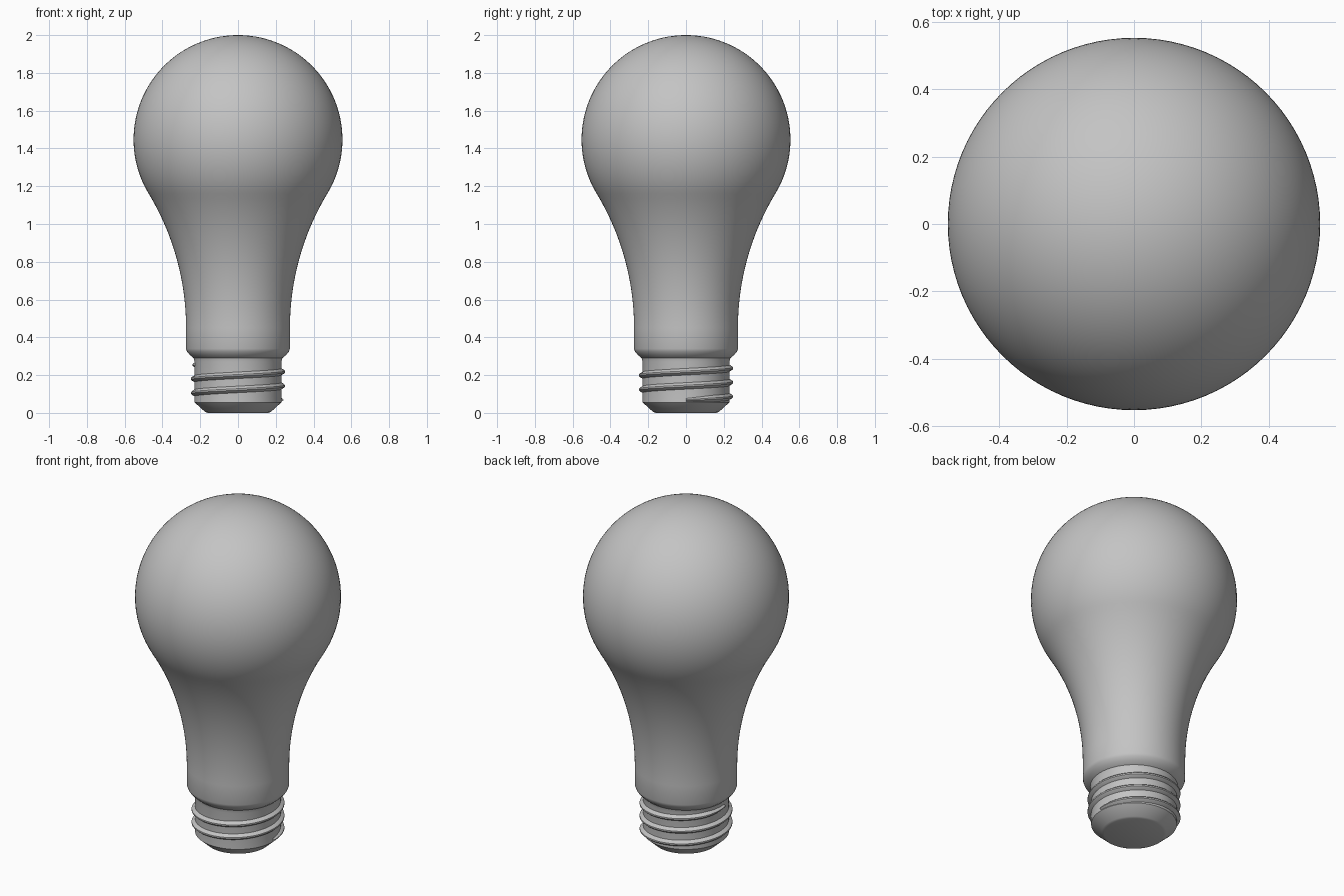
import bpy, bmesh, math
from math import sin, cos, pi

cube = bpy.data.objects.get("Cube")
if cube:
    bpy.data.objects.remove(cube, do_unlink=True)

grey = bpy.data.materials.new("plain_grey")
grey.use_nodes = True
grey.diffuse_color = (0.55, 0.55, 0.55, 1)
grey.node_tree.nodes["Principled BSDF"].inputs["Base Color"].default_value = grey.diffuse_color


def finish(name, bm, angle=30):
    """Turn a bmesh into a smooth shaded object."""
    bmesh.ops.recalc_face_normals(bm, faces=bm.faces)
    mesh = bpy.data.meshes.new(name)
    bm.to_mesh(mesh)
    bm.free()
    mesh.materials.append(grey)
    obj = bpy.data.objects.new(name, mesh)
    bpy.context.collection.objects.link(obj)
    bpy.ops.object.select_all(action="DESELECT")
    obj.select_set(True)
    bpy.context.view_layer.objects.active = obj
    bpy.ops.object.shade_smooth_by_angle(angle=math.radians(angle))
    return obj


def lathe(name, profile, steps=96):
    """Spin a (radius, height) profile about the z axis."""
    bm = bmesh.new()
    verts = [bm.verts.new((r, 0, z)) for r, z in profile]
    edges = [bm.edges.new(pair) for pair in zip(verts, verts[1:])]
    bmesh.ops.spin(bm, geom=verts + edges, cent=(0, 0, 0), axis=(0, 0, 1),
                   angle=2 * pi, steps=steps, use_duplicate=False)
    bmesh.ops.remove_doubles(bm, verts=bm.verts, dist=1e-5)
    return finish(name, bm)


# Glass: a flared neck arc running tangent into a round globe
globe_r, globe_z = 0.553, 1.447
neck_r, neck_z = 0.275, 0.45
drop = globe_z - neck_z
flare_r = (neck_r ** 2 + drop ** 2 - globe_r ** 2) / (2 * (globe_r - neck_r))
tangent = math.asin(drop / (globe_r + flare_r))

glass = [(0.225, 0.285), (0.235, 0.29), (0.255, 0.307), (0.27, 0.325), (neck_r, 0.34)]
for i in range(25):
    a = tangent * i / 24
    glass.append((neck_r + flare_r * (1 - cos(a)), neck_z + flare_r * sin(a)))
for i in range(1, 49):
    a = -tangent + (pi / 2 + tangent) * i / 48
    glass.append((globe_r * cos(a), globe_z + globe_r * sin(a)))
lathe("glass_bulb", glass)

# Screw base: cylinder with a chamfered foot
lathe("screw_base", [(0, 0), (0.16, 0), (0.174, 0.005), (0.23, 0.056),
                     (0.23, 0.27), (0.235, 0.29)])

# Screw thread: ridge section swept up a right-handed helix, fading at both ends
section = [(-0.008, -0.022), (0.013, -0.01), (0.019, -0.004),
           (0.019, 0.004), (0.013, 0.01), (-0.008, 0.022)]
turns, pitch, per_turn = 2.53, 0.075, 96
count = int(turns * per_turn)
bm = bmesh.new()
rings = []
for i in range(count + 1):
    t = i / per_turn
    a = 2 * pi * t
    fade = min(1, 0.5 + 5 * min(t, count / per_turn - t))
    rings.append([bm.verts.new(((0.23 + d * fade) * cos(a), (0.23 + d * fade) * sin(a),
                                0.068 + pitch * t + h * fade)) for d, h in section])
for low, high in zip(rings, rings[1:]):
    for k in range(len(section)):
        n = (k + 1) % len(section)
        bm.faces.new((low[k], low[n], high[n], high[k]))
bm.faces.new(rings[0])
bm.faces.new(rings[-1])
finish("screw_thread", bm, 40)
